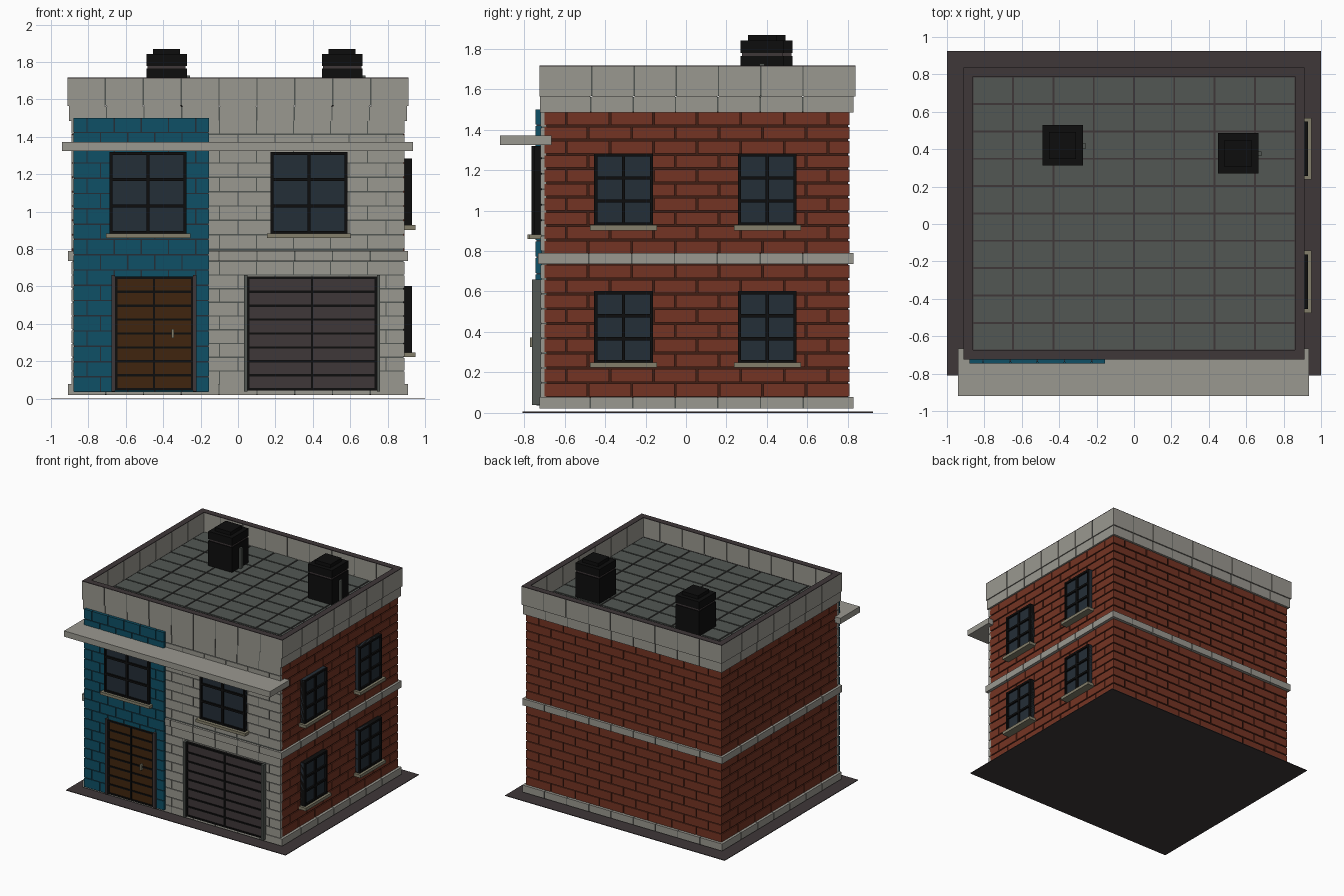
import bpy, bmesh
from mathutils import Matrix, Vector

if "Cube" in bpy.data.objects:
    bpy.data.objects.remove(bpy.data.objects["Cube"], do_unlink=True)


def srgb(r, g, b):
    return tuple((c / 255 / 12.92) if c < 11 else ((c / 255 + 0.055) / 1.055) ** 2.4
                 for c in (r, g, b)) + (1.0,)


COLOURS = {
    "concrete": (154, 152, 144), "red_brick": (116, 52, 35), "brick_joint": (64, 30, 21),
    "teal_paint": (14, 80, 102), "slate": (82, 87, 83), "dark_stone": (62, 55, 56),
    "black_metal": (13, 13, 13), "blue_glass": (36, 46, 55), "wood": (64, 37, 14),
    "sill_stone": (132, 127, 107),
}
MATS = {}
for name, rgb in COLOURS.items():
    m = bpy.data.materials.new(name)
    m.use_nodes = True
    m.diffuse_color = srgb(*rgb)
    m.node_tree.nodes["Principled BSDF"].inputs["Base Color"].default_value = srgb(*rgb)
    MATS[name] = m


class Part:
    """Collects boxes into one named object."""

    def __init__(self, name):
        self.name, self.bm, self.slots = name, bmesh.new(), []

    def box(self, xs, ys, zs, colour):
        if colour not in self.slots:
            self.slots.append(colour)
        lo, hi = Vector((xs[0], ys[0], zs[0])), Vector((xs[1], ys[1], zs[1]))
        size = [abs(c) for c in hi - lo]
        mat = Matrix.Translation((lo + hi) / 2) @ Matrix.Diagonal((*size, 1))
        verts = bmesh.ops.create_cube(self.bm, size=1, matrix=mat)["verts"]
        for f in {f for v in verts for f in v.link_faces}:
            f.material_index = self.slots.index(colour)

    def on(self, side, u, out, zs, colour):
        """Box placed on a side: u runs along the wall, out is distance outward."""
        flip = (-out[0], -out[1])
        xs, ys = {"front": (u, flip), "back": (u, out),
                  "right": (flip, u), "left": (out, u)}[side]
        self.box(xs, ys, zs, colour)

    def done(self):
        mesh = bpy.data.meshes.new(self.name)
        self.bm.to_mesh(mesh)
        self.bm.free()
        for c in self.slots:
            mesh.materials.append(MATS[c])
        obj = bpy.data.objects.new(self.name, mesh)
        bpy.context.collection.objects.link(obj)


def bricks(part, side, u, out, zs, rows, width, colour, gap=0.009, bond=True):
    """Courses of blocks, every second course shifted by half a block."""
    h = (zs[1] - zs[0]) / rows
    n = max(1, round((u[1] - u[0]) / width))
    w = (u[1] - u[0]) / n
    for r in range(rows):
        shift = w / 2 if bond and r % 2 else 0
        z = zs[0] + r * h
        for i in range(n + (1 if shift else 0)):
            a = max(u[0], u[0] + i * w - shift)
            b = min(u[1], u[0] + (i + 1) * w - shift)
            a += gap / 2 if a > u[0] + gap else 0
            b -= gap / 2 if b < u[1] - gap else 0
            g = gap / 2 if rows > 1 else 0
            part.on(side, (a, b), out, (z + g, z + h - g), colour)


def ring(name, x, front, back, thick, zs, seam=0.2):
    """Band of concrete blocks around the building with a recessed joint core."""
    p = Part(name)
    sides = [("front", (-x, x), front), ("back", (-x, x), back),
             ("left", (thick - front, back - thick), x), ("right", (thick - front, back - thick), x)]
    for side, u, o in sides:
        bricks(p, side, u, (o - thick, o), zs, 1, seam, "concrete", 0.007, False)
        p.on(side, (u[0] + 0.01, u[1] - 0.01), (o - thick + 0.005, o - 0.005),
             (zs[0] + 0.002, zs[1] - 0.002), "slate")
    p.done()


def panelled(part, side, u, zs, out, cols, rows, fill, bar=0.016, depth=0.015):
    """Filled opening with a grid of black bars standing proud."""
    part.on(side, u, (out - 0.07, out - depth), zs, fill)
    for count, axis in ((cols, 0), (rows, 1)):
        lo, hi = (u, zs)[axis]
        for i in range(count + 1):
            c = lo + bar / 2 + (hi - lo - bar) * i / count
            span = (c - bar / 2, c + bar / 2)
            inset = 0.0 if axis == 0 else 0.001
            o = (out - 0.07 + inset, out - inset)
            part.on(side, span if axis == 0 else u, o, span if axis else zs, "black_metal")


def window(name, side, u, zs, out, sill_out):
    p = Part(name)
    panelled(p, side, u, zs, out, 2, 3, "blue_glass")
    p.on(side, (u[0] - 0.02, u[1] + 0.02), (out - 0.07, sill_out), (zs[0] - 0.02, zs[0] + 0.003), "sill_stone")
    p.done()


# Ground sheet
p = Part("ground_slab")
p.box((-1, 1), (-0.81, 0.925), (0, 0.005), "dark_stone")
p.done()

# Brick body: joint-coloured core with raised courses on three sides
p = Part("brick_walls")
p.box((-0.882, 0.882), (-0.70, 0.802), (0.02, 1.53), "brick_joint")
for zs, rows in (((0.075, 0.735), 9), ((0.785, 1.49), 10)):
    for side, u, o in (("left", (-0.70, 0.81), 0.89), ("right", (-0.70, 0.81), 0.89),
                       ("back", (-0.881, 0.881), 0.81)):
        bricks(p, side, u, (o - 0.012, o), zs, rows, 0.21, "red_brick")
p.done()

# Concrete front face
p = Part("front_facade")
p.on("front", (-0.885, 0.885), (0.69, 0.714), (0.025, 1.52), "slate")
for zs, rows in (((0.075, 0.735), 9), ((0.80, 1.49), 9)):
    bricks(p, "front", (-0.89, 0.89), (0.69, 0.72), zs, rows, 0.2, "concrete", 0.007)
p.done()

# Painted entrance bay
p = Part("entrance_bay")
p.on("front", (-0.877, -0.157), (0.70, 0.739), (0.037, 1.50), "blue_glass")
bricks(p, "front", (-0.88, -0.154), (0.70, 0.745), (0.035, 1.505), 18, 0.15, "teal_paint", 0.007)
p.done()

# Concrete bands and parapet
ring("base_band", 0.91, 0.725, 0.83, 0.04, (0.02, 0.078))
ring("floor_band", 0.91, 0.732, 0.83, 0.04, (0.735, 0.79))
ring("cornice_band", 0.904, 0.722, 0.828, 0.04, (1.485, 1.565))
ring("parapet", 0.912, 0.725, 0.838, 0.05, (1.565, 1.713))

p = Part("parapet_cap")
for s in (-1, 1):
    p.box((s * 0.862, s * 0.912), (-0.725, 0.838), (1.712, 1.718), "dark_stone")
for ys in ((-0.725, -0.675), (0.788, 0.838)):
    p.box((-0.862, 0.862), ys, (1.712, 1.718), "dark_stone")
p.done()

# Tiled roof
p = Part("roof_deck")
p.box((-0.87, 0.87), (-0.69, 0.80), (1.50, 1.555), "dark_stone")
COLS, ROWS = 8, 10
dx, dy = 1.724 / COLS, 1.463 / ROWS
for i in range(COLS):
    for j in range(ROWS):
        x, y = -0.862 + i * dx, -0.675 + j * dy
        p.box((x + 0.005, x + dx - 0.005), (y + 0.005, y + dy - 0.005), (1.55, 1.56), "slate")
p.done()

# Canopy across the front
p = Part("front_canopy")
p.box((-0.94, 0.935), (-0.92, -0.665), (1.325, 1.373), "concrete")
p.done()

# Windows
window("front_window_bay", "front", (-0.687, -0.275), (0.88, 1.32), 0.765, 0.785)
window("front_window_wall", "front", (0.175, 0.585), (0.88, 1.32), 0.75, 0.775)
for floor, zs in (("lower", (0.245, 0.602)), ("upper", (0.925, 1.284))):
    for place, u in (("front", (-0.455, -0.163)), ("rear", (0.257, 0.548))):
        p = Part(f"{floor}_{place}_side_window")
        # side walls with openings face +x
        panelled(p, "left", u, zs, 0.93, 2, 3, "blue_glass")
        p.on("left", (u[0] - 0.02, u[1] + 0.02), (0.86, 0.95), (zs[0] - 0.022, zs[0] + 0.003), "sill_stone")
        p.done()

# Entrance door and garage door, each with side posts
for name, u, zs, out, fill, post in (
        ("entrance_door", (-0.657, -0.24), (0.045, 0.652), 0.757, "wood", "dark_stone"),
        ("garage_door", (0.05, 0.742), (0.045, 0.652), 0.745, "dark_stone", "slate")):
    p = Part(name)
    panelled(p, "front", u, zs, out, 2, 8, fill, 0.012, 0.008)
    for a, b in ((u[0] - 0.018, u[0]), (u[1], u[1] + 0.018)):
        p.on("front", (a, b), (0.70, 0.763), (0.038, 0.66), post)
    p.done()
p = Part("door_handle")
p.on("front", (-0.355, -0.342), (0.74, 0.772), (0.325, 0.372), "sill_stone")
p.done()

# Roof vents with a waist groove, stepped lid and side pipe
for name, cx, cy in (("left_vent", 0.557, 0.378), ("right_vent", -0.382, 0.42)):
    p = Part(name)
    for half, zs, colour in ((0.108, (1.555, 1.765), "black_metal"), (0.102, (1.764, 1.781), "dark_stone"),
                             (0.108, (1.78, 1.842), "black_metal"), (0.072, (1.84, 1.87), "black_metal")):
        p.box((cx - half, cx + half), (cy - half, cy + half), zs, colour)
    p.box((cx + 0.106, cx + 0.125), (cy - 0.015, cy + 0.01), (1.555, 1.727), "slate")
    p.done()
